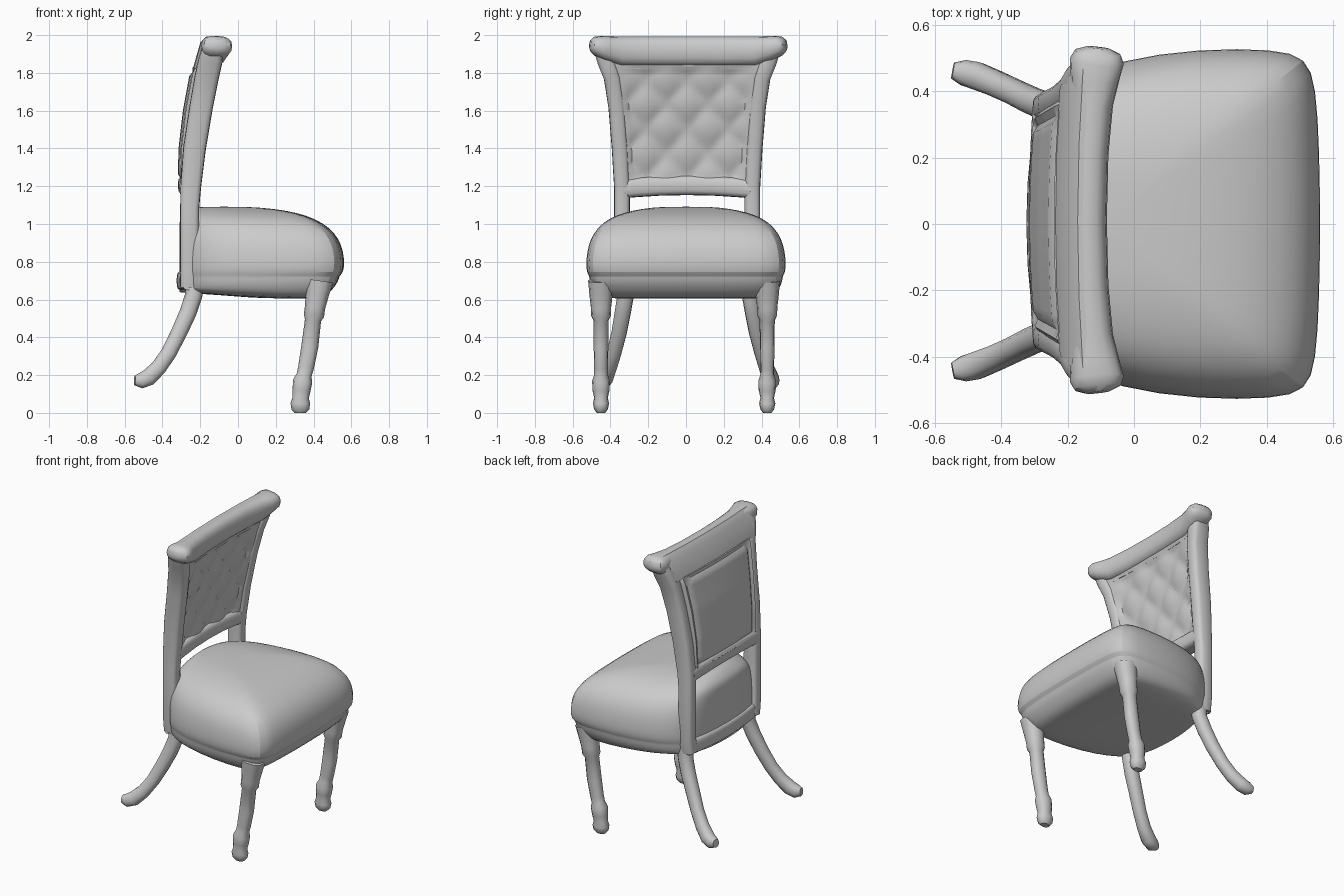
import bpy, bmesh
from math import sin, cos, pi
from mathutils import Vector


def finish(name, bm, subdiv=0, angle=0.7):
    bmesh.ops.recalc_face_normals(bm, faces=bm.faces)
    me = bpy.data.meshes.new(name)
    bm.to_mesh(me)
    bm.free()
    ob = bpy.data.objects.new(name, me)
    bpy.context.collection.objects.link(ob)
    bpy.ops.object.select_all(action='DESELECT')
    ob.select_set(True)
    bpy.context.view_layer.objects.active = ob
    bpy.ops.object.shade_smooth_by_angle(angle=angle)
    if subdiv:
        mod = ob.modifiers.new("smooth", 'SUBSURF')
        mod.levels = mod.render_levels = subdiv
    return ob


def loft(name, rings, **kw):
    """Skin a list of closed rings and cap both ends."""
    bm = bmesh.new()
    vs = [[bm.verts.new(p) for p in r] for r in rings]
    n = len(rings[0])
    for a, b in zip(vs, vs[1:]):
        for i in range(n):
            j = (i + 1) % n
            bm.faces.new((a[i], a[j], b[j], b[i]))
    bm.faces.new(vs[0])
    bm.faces.new(vs[-1])
    return finish(name, bm, **kw)


def spow(v, e):
    return abs(v) ** e * (1 if v >= 0 else -1)


def sweep(name, path, axis, square=1.0, n=16, **kw):
    """Sweep an ellipse (square < 1 makes it boxy); path = (x, y, z, r1, r2), r2 along axis."""
    pts = [Vector(p[:3]) for p in path]
    rings = []
    for i, p in enumerate(pts):
        t = (pts[min(i + 1, len(pts) - 1)] - pts[max(i - 1, 0)]).normalized()
        b = Vector(axis)
        b = (b - t * b.dot(t)).normalized()
        a = b.cross(t)
        rings.append([p + a * path[i][3] * spow(cos(k * 2 * pi / n), square)
                      + b * path[i][4] * spow(sin(k * 2 * pi / n), square) for k in range(n)])
    return loft(name, rings, **kw)


def lerp(table, z):
    for (z0, a), (z1, b) in zip(table, table[1:]):
        if z <= z1:
            return a + (b - a) * (z - z0) / (z1 - z0)
    return table[-1][1]


# Seat: plan outline scaled ring by ring up the cushion
half = [(-0.315, 0), (-0.30, 0.24), (-0.265, 0.365), (-0.2, 0.43), (-0.05, 0.497), (0.2, 0.532),
        (0.43, 0.53), (0.523, 0.505), (0.552, 0.42), (0.562, 0.22), (0.565, 0)]
outline = half + [(x, -y) for x, y in half[-2:0:-1]]
levels = [(0.605, 0.5, 0.5), (0.605, 0.79, 0.80), (0.618, 0.87, 0.88), (0.655, 0.92, 0.93),
          (0.70, 0.96, 0.965), (0.725, 0.962, 0.965), (0.74, 0.99, 0.99), (0.79, 1, 1),
          (0.86, 0.99, 0.985), (0.92, 0.96, 0.955), (0.98, 0.9, 0.885), (1.03, 0.79, 0.77),
          (1.06, 0.67, 0.62), (1.08, 0.52, 0.45), (1.092, 0.33, 0.25)]
rings = []
for z, sx, sy in levels:
    inset = max(0, z - 1.04) * 1.2
    rings.append([(-0.2 + (x + 0.2) * (sx if x > -0.2 else 1) + (inset if x < -0.1 else 0), y * sy,
                   z + (0.05 * max(0, 0.35 - x) if z < 0.64 else 0)) for x, y in outline])
loft("seat", rings, subdiv=1)

# Rail along the lower rear of the seat
sweep("rear_seat_rail", [(-0.295 + 0.25 * y * y, y, 0.70, 0.05, 0.03)
                         for y in (-0.36, -0.25, -0.12, 0, 0.12, 0.25, 0.36)], (1, 0, 0), 0.6)

for s, side in ((1, "left"), (-1, "right")):
    d = 0.01
    # Front leg: flared block, collar, tapered shaft, bulbed foot
    sweep("front_leg_" + side,
          [(x, s * 0.44 - d, z, r, q) for z, x, r, q in
           ((0.70, 0.43, 0.075, 0.068), (0.63, 0.42, 0.062, 0.062), (0.56, 0.408, 0.054, 0.054),
            (0.515, 0.402, 0.054, 0.052), (0.49, 0.397, 0.043, 0.04), (0.35, 0.38, 0.045, 0.039),
            (0.24, 0.36, 0.042, 0.036), (0.20, 0.35, 0.04, 0.037), (0.17, 0.343, 0.051, 0.047),
            (0.12, 0.336, 0.048, 0.045), (0.08, 0.332, 0.043, 0.036), (0.05, 0.33, 0.052, 0.043),
            (0.018, 0.33, 0.047, 0.036), (0.0, 0.33, 0.03, 0.022))], (0, 1, 0), 0.85, n=12)
    # Rear leg: sabre curve sweeping backwards
    sweep("rear_leg_" + side,
          [(x, s * y + d, z, r, r * 0.95) for x, y, z, r in
           ((-0.225, 0.325, 0.72, 0.05), (-0.235, 0.33, 0.62, 0.046), (-0.265, 0.345, 0.53, 0.045),
            (-0.31, 0.363, 0.43, 0.043), (-0.365, 0.39, 0.32, 0.041), (-0.42, 0.415, 0.24, 0.042),
            (-0.475, 0.437, 0.187, 0.045), (-0.515, 0.447, 0.17, 0.041),
            (-0.547, 0.453, 0.172, 0.026))], (0, 1, 0), 0.85, n=12)
    # Back stile: upright through the seat, leaning back and flaring at the top
    sweep("back_stile_" + side,
          [(x, s * y + d * 0.6, z, r, q) for x, y, z, r, q in
           ((-0.255, 0.33, 0.67, 0.052, 0.045), (-0.255, 0.345, 0.76, 0.05, 0.042),
            (-0.256, 0.345, 1.08, 0.05, 0.042), (-0.25, 0.345, 1.2, 0.055, 0.042),
            (-0.23, 0.355, 1.4, 0.06, 0.044), (-0.195, 0.372, 1.62, 0.062, 0.045),
            (-0.165, 0.396, 1.78, 0.064, 0.046), (-0.145, 0.43, 1.87, 0.064, 0.048),
            (-0.13, 0.455, 1.93, 0.055, 0.04))], (0, 1, 0), 0.6)

# Crest rail: slim in the middle, swelling to pointed, upturned ends
half_crest = [(0.0, 1.915, 0.058, 0.078), (0.2, 1.915, 0.058, 0.078), (0.35, 1.915, 0.062, 0.078),
              (0.43, 1.930, 0.074, 0.066), (0.48, 1.943, 0.082, 0.055), (0.505, 1.95, 0.07, 0.043),
              (0.52, 1.952, 0.035, 0.022)]
crest = [(-y, z, r, q) for y, z, r, q in half_crest[:0:-1]] + half_crest
sweep("crest_rail", [(-0.14 + 0.03 * (abs(y) / 0.5) ** 2, y + 0.012, z, q, r)
                     for y, z, r, q in crest], (1, 0, 0), 0.8)
# Sloping rear face of the crest
slope = [(-0.24, 1.82), (-0.12, 1.82), (-0.10, 1.90), (-0.11, 1.985), (-0.17, 1.992), (-0.20, 1.96)]
loft("crest_rear", [[(x + 0.1 * y * y, y * (1 + 0.8 * (z - 1.82)) + 0.01, z) for x, z in slope]
                    for y in (-0.405, -0.2, 0, 0.2, 0.405)])

# Bottom rail of the back, arched underneath
sweep("lower_back_rail", [(-0.263 + 0.1 * y * y, y + 0.005, 1.205 - 0.15 * y * y, 0.052, 0.055)
                          for y in (-0.34, -0.28, -0.15, 0, 0.15, 0.28, 0.34)], (1, 0, 0), 0.6)

# Back panel: diamond-tufted front, smooth bowed rear
N = 32
width = [(1.18, 0.35), (1.4, 0.36), (1.6, 0.375), (1.8, 0.40), (1.87, 0.42)]
front_x = [(1.18, -0.208), (1.4, -0.178), (1.6, -0.14), (1.87, -0.09)]
rear_x = [(1.18, -0.30), (1.4, -0.295), (1.6, -0.272), (1.8, -0.235), (1.87, -0.2)]
bm = bmesh.new()
sheets = []
for front in (True, False):
    grid = []
    for i in range(N + 1):
        z = 1.18 + 0.69 * i / N
        row = []
        for j in range(N + 1):
            u = 2 * j / N - 1
            y = u * lerp(width, z)
            edge = min(i, N - i, j, N - j)
            bow = 0.02 * (1 - u * u)
            if front:
                a, b = y / 0.22 + (z - 1.5) / 0.26, y / 0.22 - (z - 1.5) / 0.26
                tuft = abs(sin(pi * a) * sin(pi * b)) ** 0.7
                x = lerp(front_x, z) - bow * 0.6 + (0.02 * tuft - 0.025 if edge > 2 else -0.004)
            else:
                x = lerp(rear_x, z) - bow + (0.02 if edge < 2 else 0.012 if edge == 3 else 0)
            row.append(bm.verts.new((x, y + 0.005, z)))
        grid.append(row)
    for i in range(N):
        for j in range(N):
            bm.faces.new((grid[i][j], grid[i][j + 1], grid[i + 1][j + 1], grid[i + 1][j]))
    sheets.append(grid)


def border(g):
    return g[0] + [r[-1] for r in g[1:]] + g[-1][-2::-1] + [r[0] for r in g[-2:0:-1]]


A, B = border(sheets[0]), border(sheets[1])
for i in range(len(A)):
    j = (i + 1) % len(A)
    bm.faces.new((A[i], A[j], B[j], B[i]))
finish("back_panel", bm)
